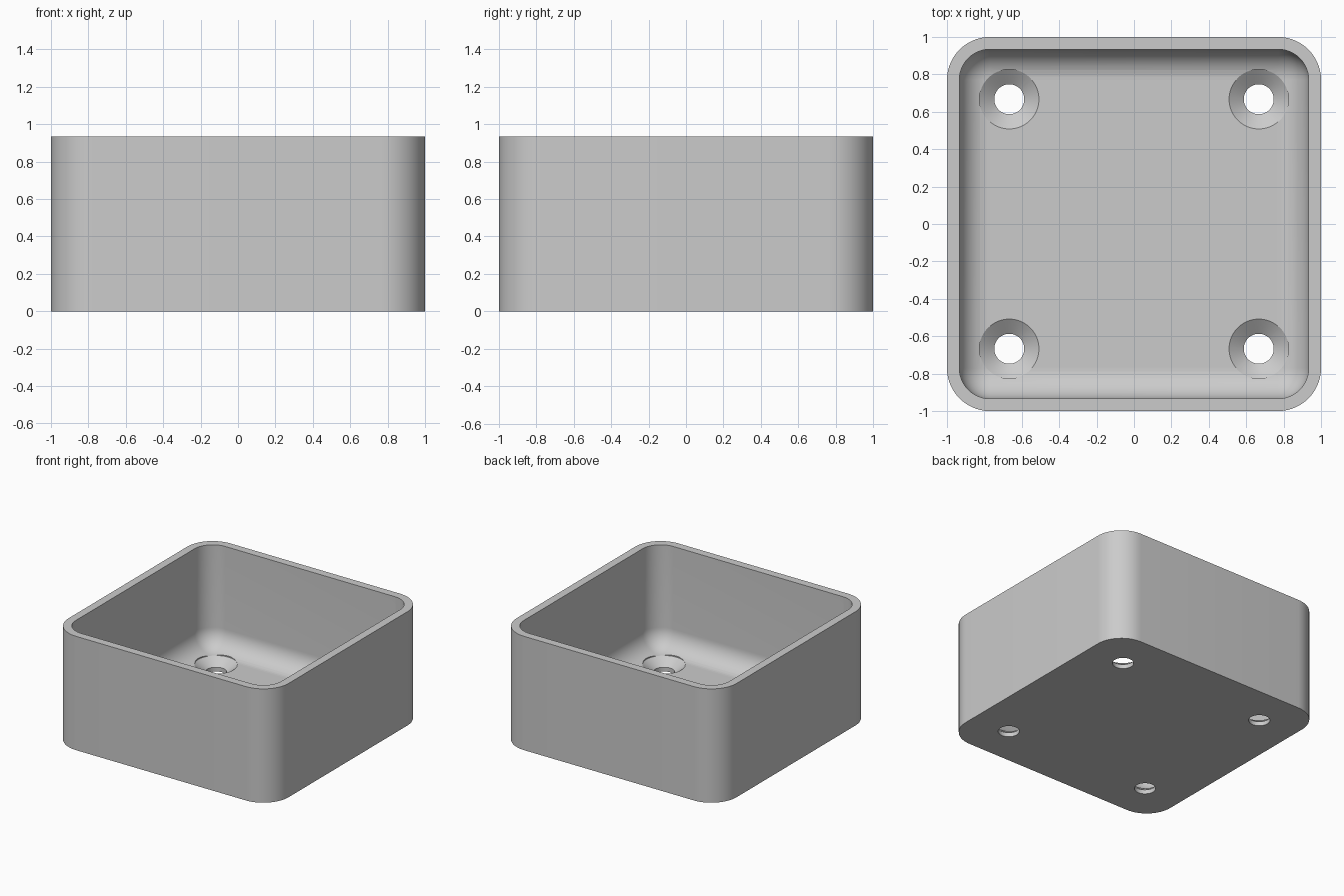
import bpy
import bmesh
from math import cos, sin, tau, radians

HALF = 1.0          # half the outer width
HEIGHT = 0.935
WALL = 0.066
FLOOR = 0.093
OUTER_R = 0.23
INNER_R = OUTER_R - WALL
HOLE_POS = 0.667
HOLE_R, HEAD_R = 0.08, 0.16

default = bpy.data.objects.get("Cube")
if default:
    bpy.data.objects.remove(default, do_unlink=True)

grey = bpy.data.materials.new("plain grey")
grey.use_nodes = True
colour = (0.6, 0.6, 0.6, 1.0)
grey.diffuse_color = colour
grey.node_tree.nodes["Principled BSDF"].inputs["Base Color"].default_value = colour


def finish(name, bm):
    bmesh.ops.recalc_face_normals(bm, faces=bm.faces)
    mesh = bpy.data.meshes.new(name)
    bm.to_mesh(mesh)
    bm.free()
    mesh.materials.append(grey)
    obj = bpy.data.objects.new(name, mesh)
    bpy.context.collection.objects.link(obj)
    return obj


def rounded_box(name, half, z0, z1, radius, vertical_only):
    bm = bmesh.new()
    bmesh.ops.create_cube(bm, size=2)
    for v in bm.verts:
        v.co = (v.co.x * half, v.co.y * half, z0 if v.co.z < 0 else z1)
    edges = [e for e in bm.edges if not vertical_only
             or abs(e.verts[0].co.z - e.verts[1].co.z) > 0.1]
    bmesh.ops.bevel(bm, geom=edges, offset=radius, offset_type='OFFSET',
                    segments=14, profile=0.5, affect='EDGES')
    return finish(name, bm)


def lathe(name, profile, x, y, sides=64):
    bm = bmesh.new()
    rings = [[bm.verts.new((x + r * cos(tau * i / sides), y + r * sin(tau * i / sides), z))
              for i in range(sides)] for r, z in profile]
    for low, high in zip(rings, rings[1:]):
        for i in range(sides):
            j = (i + 1) % sides
            bm.faces.new((low[i], low[j], high[j], high[i]))
    bm.faces.new(rings[0])
    bm.faces.new(rings[-1])
    return finish(name, bm)


# Outer shell, and the filleted cavity that hollows it
box = rounded_box("open_box", HALF, 0, HEIGHT, OUTER_R, True)
cutters = [rounded_box("cavity_cutter", HALF - WALL, FLOOR, HEIGHT + 0.5, INNER_R, False)]

# Countersunk screw holes in the four corners of the floor
profile = [(HOLE_R, -0.1), (HOLE_R, 0.035), (HEAD_R, FLOOR + 0.001), (HEAD_R, 0.4)]
for sx in (-1, 1):
    for sy in (-1, 1):
        cutters.append(lathe("screw_hole_cutter", profile, sx * HOLE_POS, sy * HOLE_POS))

# Cut everything out of the box, then drop the cutters
bpy.context.view_layer.objects.active = box
for cutter in cutters:
    cutter.hide_render = True
    mod = box.modifiers.new("cut", 'BOOLEAN')
    mod.operation = 'DIFFERENCE'
    mod.solver = 'EXACT'
    mod.object = cutter
    bpy.ops.object.modifier_apply(modifier=mod.name)
    bpy.data.objects.remove(cutter, do_unlink=True)

# Smooth rounded surfaces with crisp rims
bpy.ops.object.select_all(action='DESELECT')
box.select_set(True)
bpy.ops.object.shade_smooth_by_angle(angle=radians(30))
